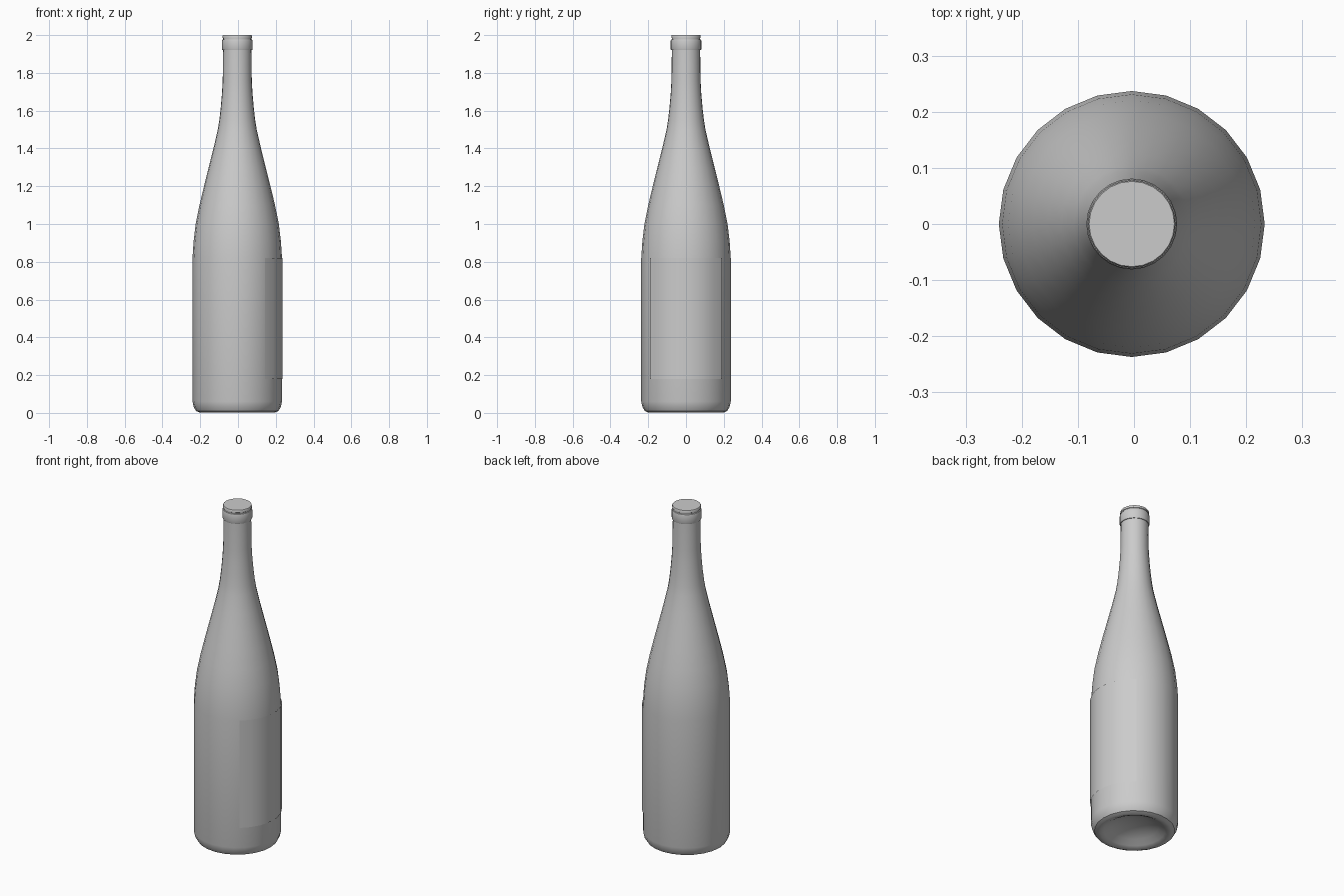
import bpy, bmesh, math

cube = bpy.data.objects.get("Cube")
if cube:
    bpy.data.objects.remove(cube)

SIDES = 24
AXIS_X = -0.004   # the label sticks out on +x, so the bottle axis sits slightly left

grey = bpy.data.materials.new("plain grey")
grey.use_nodes = True
COLOUR = (0.6, 0.6, 0.6, 1)
grey.diffuse_color = COLOUR
grey.node_tree.nodes["Principled BSDF"].inputs["Base Color"].default_value = COLOUR


def sweep(name, profile, start, end, steps, closed):
    """Turn a (radius, height) profile about the z axis."""
    bm = bmesh.new()
    verts = [bm.verts.new((r * math.cos(start), r * math.sin(start), z)) for r, z in profile]
    edges = [bm.edges.new(pair) for pair in zip(verts, verts[1:])]
    bmesh.ops.spin(bm, geom=verts + edges, cent=(0, 0, 0), axis=(0, 0, 1),
                   angle=end - start, steps=steps, use_duplicate=False)
    if closed:
        bmesh.ops.remove_doubles(bm, verts=bm.verts, dist=1e-5)
        bmesh.ops.recalc_face_normals(bm, faces=bm.faces)
    else:
        # an open sheet must face away from the axis
        bm.normal_update()
        flip = [f for f in bm.faces if f.normal.dot(f.calc_center_median()) < 0]
        bmesh.ops.reverse_faces(bm, faces=flip)
    mesh = bpy.data.meshes.new(name)
    bm.to_mesh(mesh)
    bm.free()
    obj = bpy.data.objects.new(name, mesh)
    obj.location.x = AXIS_X
    mesh.materials.append(grey)
    bpy.context.collection.objects.link(obj)
    bpy.ops.object.select_all(action='DESELECT')
    obj.select_set(True)
    bpy.context.view_layer.objects.active = obj
    bpy.ops.object.shade_smooth_by_angle(angle=math.radians(35))
    return obj


# Bottle: hollow base, straight body, long shoulder, neck
bottle_profile = [
    (0, 0.06), (0.07, 0.053), (0.13, 0.032), (0.165, 0.01), (0.185, 0.001), (0.2, 0.002),
    (0.218, 0.01), (0.23, 0.03), (0.237, 0.06), (0.237, 0.82),
    (0.231, 0.91), (0.22, 1.0), (0.2, 1.1), (0.176, 1.2), (0.151, 1.3), (0.126, 1.4),
    (0.103, 1.5), (0.095, 1.55), (0.088, 1.61), (0.081, 1.69), (0.077, 1.76), (0.075, 1.92),
    # collar ring, groove and flat closed mouth
    (0.079, 1.92), (0.081, 1.925), (0.081, 1.97), (0.079, 1.976), (0.075, 1.978),
    (0.075, 1.984), (0.078, 1.986), (0.078, 1.997), (0.076, 2.0), (0, 2.0),
]
sweep("bottle", bottle_profile, 0, 2 * math.pi, SIDES, True)

# Label: thin curved sheet wrapped round the left side
half = math.radians(52.5)
sweep("label", [(0.241, 0.18), (0.241, 0.82)], -half, half, 7, False)
